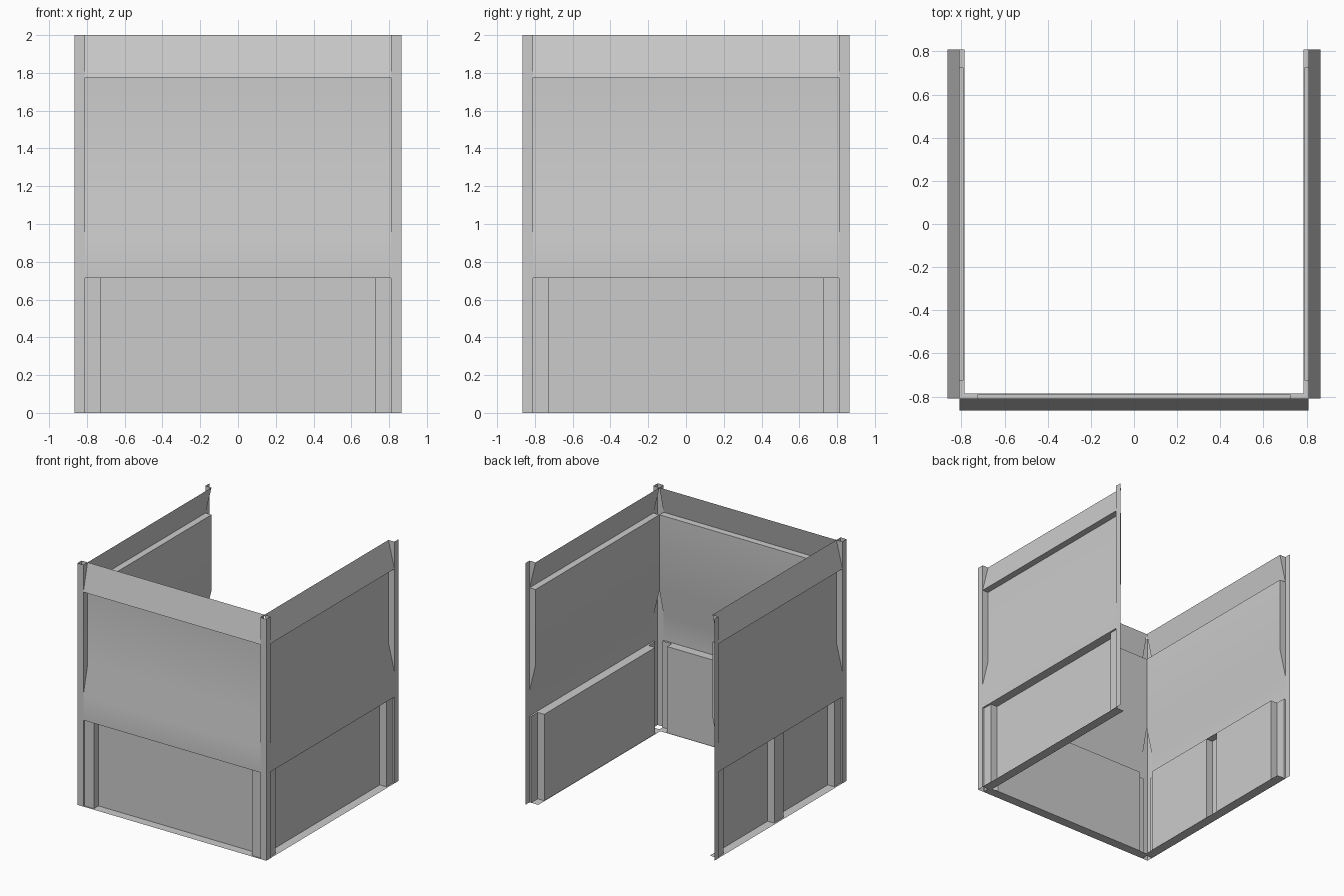
import bpy
from math import radians

cube = bpy.data.objects.get("Cube")
if cube:
    bpy.data.objects.remove(cube, do_unlink=True)

grey = bpy.data.materials.new("plain grey")
grey.use_nodes = True
colour = (0.6, 0.6, 0.6, 1)
grey.diffuse_color = colour
grey.node_tree.nodes["Principled BSDF"].inputs["Base Color"].default_value = colour

# Depths outward from the centre, heights, and half widths of a wall
OUTER, PILLAR, INSET, RECESS, FLOOR = 0.865, 0.85, 0.81, 0.79, 0.785
LEDGE, BEND, FLAT, BAND, TOP = 0.715, 0.925, 1.15, 1.775, 2.0
EDGE, JAMB, RIB = 0.81, 0.725, 0.06


def make(name, faces, angle, smooth=False):
    """Object from polygons of (along, outward, height), turned to its side."""
    verts, index, polys = [], {}, []
    for face in faces:
        poly = []
        for u, d, z in face:
            key = (u, -d, z)
            if key not in index:
                index[key] = len(verts)
                verts.append(key)
            poly.append(index[key])
        polys.append(poly)
    mesh = bpy.data.meshes.new(name)
    mesh.from_pydata(verts, [], polys)
    mesh.materials.append(grey)
    for p in mesh.polygons:
        p.use_smooth = smooth
    obj = bpy.data.objects.new(name, mesh)
    obj.rotation_euler.z = radians(angle)
    bpy.context.collection.objects.link(obj)


def strip(profile, u0, u1):
    """Sheet running from u0 to u1 along a (outward, height) profile."""
    return [[(u0, *a), (u1, *a), (u1, *b), (u0, *b)]
            for a, b in zip(profile, profile[1:])]


def side(u, outline, flip):
    """Flat cheek across the wall at u."""
    face = [(u, d, z) for d, z in outline]
    return face[::-1] if flip else face


def build_wall(label, angle, bays):
    # Bowed upper panel
    panel = [(OUTER, LEDGE), (OUTER, BEND), (INSET, FLAT), (INSET, BAND)]
    make(label + "_upper_panel", strip(panel, -EDGE, EDGE), angle, True)

    # Sloped top band with its underside
    band = [(INSET, BAND), (OUTER, BAND), (INSET, TOP)]
    make(label + "_top_band", strip(band, -EDGE, EDGE), angle)

    # Bottom sill
    make(label + "_sill", strip([(OUTER, 0), (FLOOR, 0)], -EDGE, EDGE), angle)

    # Lower recessed bays with their cheeks
    faces = []
    cheek = [(RECESS, 0), (PILLAR, 0), (PILLAR, LEDGE), (RECESS, LEDGE)]
    for u0, u1 in bays:
        faces += strip([(RECESS, 0), (RECESS, LEDGE), (PILLAR, LEDGE)], u0, u1)
        faces += [side(u0, cheek, False), side(u1, cheek, True)]
    make(label + "_lower_bays", faces, angle)

    # Pillars between and beside the bays
    stops = [-EDGE] + [u for bay in bays for u in bay] + [EDGE]
    faces = strip([(PILLAR, LEDGE), (OUTER, LEDGE)], -EDGE, EDGE)
    for u0, u1 in zip(stops[::2], stops[1::2]):
        faces += strip([(PILLAR, 0), (PILLAR, LEDGE)], u0, u1)
    # Ledge continues over the hollow rib
    if len(bays) > 1:
        faces += strip([(RECESS, LEDGE), (PILLAR, LEDGE)], -RIB, RIB)
    make(label + "_pillars", faces, angle)

    # Corner flaps and the returns joining them to the panels
    faces = []
    returns = [
        [(PILLAR, 0), (OUTER, 0), (OUTER, LEDGE), (PILLAR, LEDGE)],
        [(OUTER, BEND), (OUTER, BAND), (INSET, BAND), (INSET, FLAT)],
        [(OUTER, BAND), (OUTER, TOP), (INSET, TOP)],
    ]
    for s in (-1, 1):
        u0, u1 = sorted((s * EDGE, s * OUTER))
        faces += strip([(OUTER, 0), (OUTER, TOP)], u0, u1)
        faces += [side(s * EDGE, r, s > 0) for r in returns]
    make(label + "_corner_posts", faces, angle)


single = [(-JAMB, JAMB)]
double = [(-JAMB, -RIB), (RIB, JAMB)]
build_wall("front", 0, single)
build_wall("left", 90, single)
build_wall("right", -90, double)
